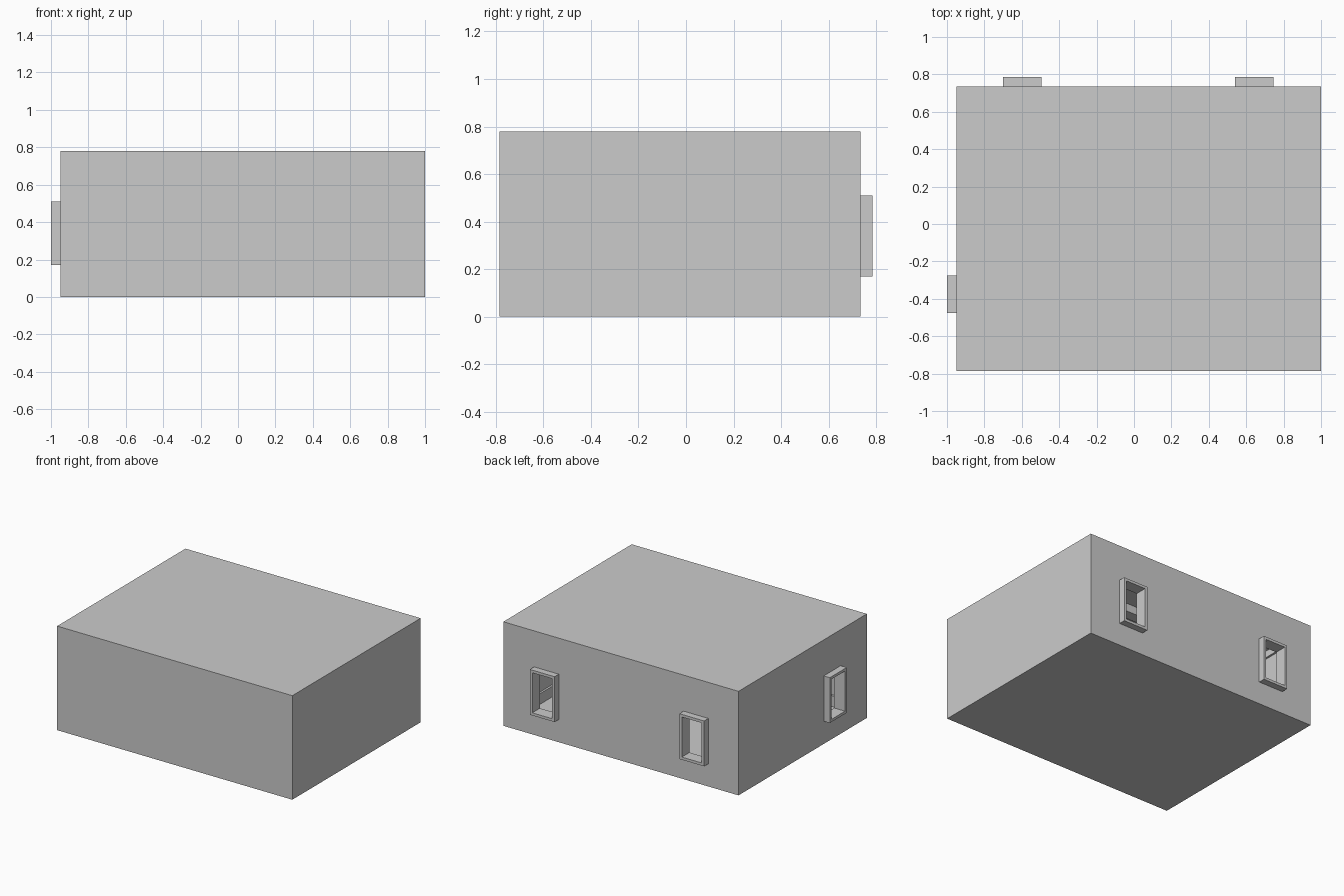
import bpy

if "Cube" in bpy.data.objects:
    bpy.data.objects.remove(bpy.data.objects["Cube"])

X0, X1, Y0, Y1, H = -0.95, 1.0, -0.785, 0.735, 0.78
T = 0.04        # wall thickness
OUT = 0.05      # how far window frames stand out of the wall
Z0, Z1 = 0.17, 0.51
B = 0.02        # frame bar width


def boxes(name, spans):
    """One object made of axis-aligned boxes given as (lo, hi) corners."""
    verts, faces = [], []
    for lo, hi in spans:
        n = len(verts)
        verts += [(x, y, z) for x in (lo[0], hi[0]) for y in (lo[1], hi[1]) for z in (lo[2], hi[2])]
        faces += [[n + i for i in f] for f in ((0, 1, 3, 2), (4, 6, 7, 5), (0, 4, 5, 1),
                                               (2, 3, 7, 6), (0, 2, 6, 4), (1, 5, 7, 3))]
    me = bpy.data.meshes.new(name)
    me.from_pydata(verts, [], faces)
    ob = bpy.data.objects.new(name, me)
    bpy.context.collection.objects.link(ob)
    return ob


def cut(target, name, lo, hi):
    c = boxes(name, [(lo, hi)])
    c.hide_render = True
    c.hide_viewport = True
    c.display_type = 'WIRE'
    m = target.modifiers.new(name, 'BOOLEAN')
    m.operation, m.solver, m.object = 'DIFFERENCE', 'EXACT', c


# Hollow room
room = boxes("room_shell", [((X0, Y0, 0), (X1, Y1, H))])
IX0, IX1, IY0, IY1, IZ0, IZ1 = X0 + T, X1 - T, Y0 + T, Y1 - T, T, H - T
cut(room, "interior_cutter", (IX0, IY0, IZ0), (IX1, IY1, IZ1))


def window(name, wall, a, b):
    """Framed opening from a to b along the back or left wall."""
    def place(u0, u1, z0, z1, d0, d1):
        if wall == "back":
            return (u0, Y1 + d0, z0), (u1, Y1 + d1, z1)
        return (X0 - d1, u0, z0), (X0 - d0, u1, z1)
    cut(room, name + "_cutter", *place(a, b, Z0, Z1, -T - 0.02, 0.02))
    boxes(name + "_frame", [place(u0, u1, z0, z1, -T, OUT) for u0, u1, z0, z1 in (
        (a, a + B, Z0, Z1), (b - B, b, Z0, Z1),
        (a + B, b - B, Z0, Z0 + B), (a + B, b - B, Z1 - B, Z1))])


window("back_right_window", "back", 0.54, 0.745)
window("back_left_window", "back", -0.70, -0.495)
window("side_window", "left", -0.475, -0.275)


# Trim running around the inside of the walls
def trim(name, z0, z1, d):
    boxes(name, [((IX0, IY0, z0), (IX1, IY0 + d, z1)), ((IX0, IY1 - d, z0), (IX1, IY1, z1)),
                 ((IX0, IY0 + d, z0), (IX0 + d, IY1 - d, z1)),
                 ((IX1 - d, IY0 + d, z0), (IX1, IY1 - d, z1))])


trim("baseboard", IZ0, 0.12, 0.015)
trim("ceiling_trim", 0.69, IZ1, 0.015)

# Beam under the ceiling
boxes("ceiling_beam", [((IX0 + 0.015, 0.14, 0.68), (IX1 - 0.015, 0.22, IZ1))])
